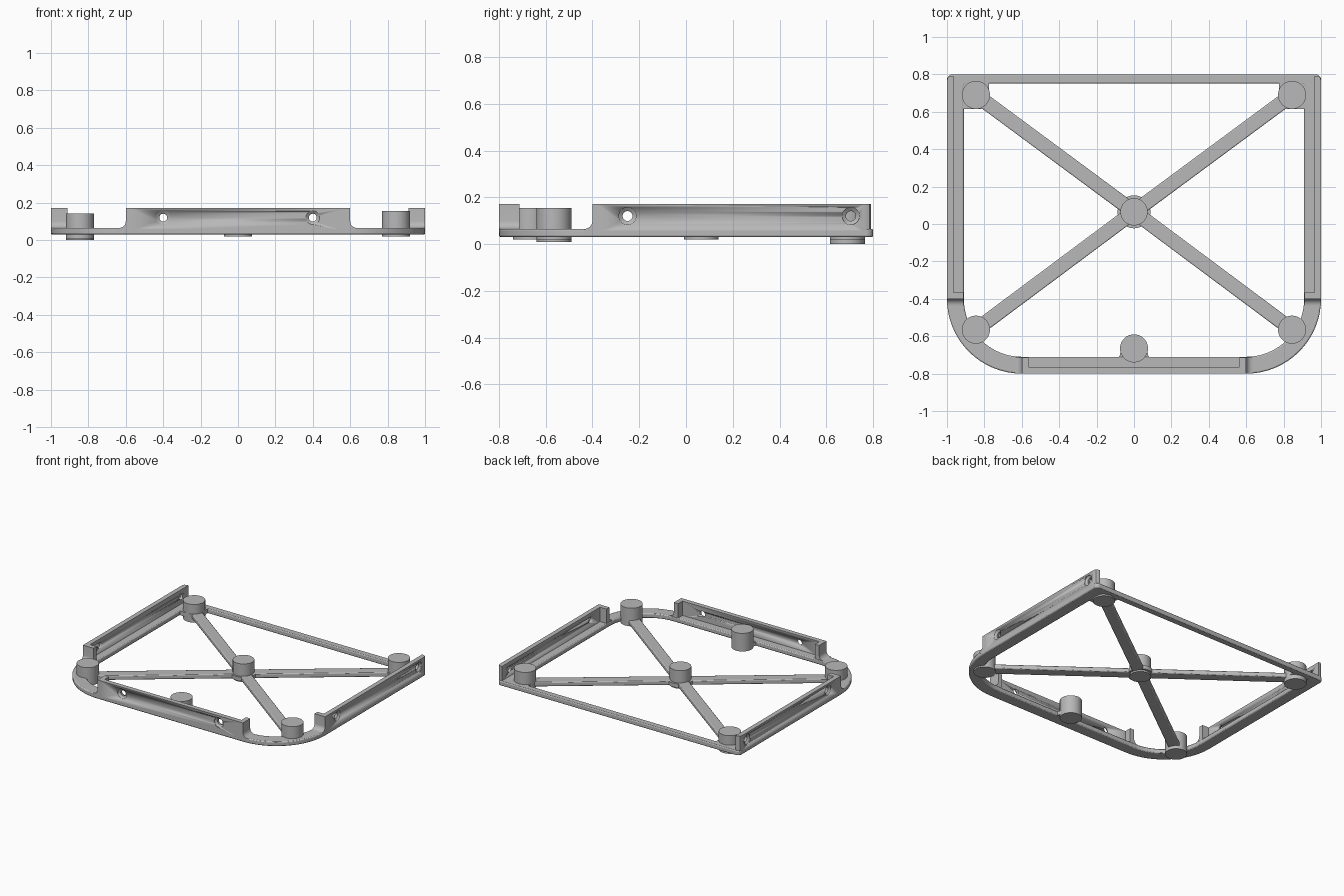
import bpy, bmesh, math

if "Cube" in bpy.data.objects:
    bpy.data.objects.remove(bpy.data.objects["Cube"])

grey = bpy.data.materials.new("plain grey")
grey.diffuse_color = (0.48, 0.48, 0.48, 1)
grey.use_nodes = True
grey.node_tree.nodes["Principled BSDF"].inputs["Base Color"].default_value = grey.diffuse_color


def finish(name, bm, bevel=0.0):
    bmesh.ops.recalc_face_normals(bm, faces=bm.faces)
    me = bpy.data.meshes.new(name)
    bm.to_mesh(me)
    bm.free()
    me.materials.append(grey)
    ob = bpy.data.objects.new(name, me)
    bpy.context.collection.objects.link(ob)
    bpy.ops.object.select_all(action='DESELECT')
    ob.select_set(True)
    bpy.context.view_layer.objects.active = ob
    bpy.ops.object.shade_smooth_by_angle(angle=math.radians(30))
    if bevel:
        m = ob.modifiers.new("soft edges", 'BEVEL')
        m.width, m.segments, m.limit_method = bevel, 2, 'ANGLE'
        m.angle_limit = math.radians(40)
    return ob


def prism(name, pts, lo, hi, place=lambda a, b, c: (a, b, c), bevel=0.0):
    """Extrude a flat outline from lo to hi along its normal."""
    bm = bmesh.new()
    bottom = [bm.verts.new(place(a, b, lo)) for a, b in pts]
    top = [bm.verts.new(place(a, b, hi)) for a, b in pts]
    bm.faces.new(bottom)
    bm.faces.new(top)
    n = len(pts)
    for i in range(n):
        j = (i + 1) % n
        bm.faces.new((bottom[i], bottom[j], top[j], top[i]))
    return finish(name, bm, bevel)


def circle(x, y, r, n=48):
    return [(x + r * math.cos(math.tau * i / n), y + r * math.sin(math.tau * i / n))
            for i in range(n)]


def outline(x, front, back, r_front, r_back, n=16):
    """Rectangle with wide front corners and tight back corners."""
    corners = [(x - r_back, back - r_back, r_back, 0), (-x + r_back, back - r_back, r_back, 90),
               (-x + r_front, front + r_front, r_front, 180),
               (x - r_front, front + r_front, r_front, 270)]
    pts = []
    for cx, cy, r, start in corners:
        for i in range(n + 1):
            a = math.radians(start + 90 * i / n)
            pts.append((cx + r * math.cos(a), cy + r * math.sin(a)))
    return pts


# Base frame ring
bm = bmesh.new()
loops = []
for pts in (outline(1, -0.8, 0.8, 0.4, 0.03), outline(0.91, -0.71, 0.75, 0.31, 0.02)):
    for z in (0.03, 0.065):
        loops.append([bm.verts.new((x, y, z)) for x, y in pts])
ob_, ot, ib, it = loops
for i in range(len(ob_)):
    j = (i + 1) % len(ob_)
    for p, q in ((ob_, ot), (ot, it), (it, ib), (ib, ob_)):
        bm.faces.new((p[i], p[j], q[j], q[i]))
finish("base_frame", bm, 0.007)

# Crossing braces, round bosses and back corner pads
hub = (0, 0.065)
prism("centre_web", circle(*hub, 0.088), 0.033, 0.062)
prism("centre_boss", circle(*hub, 0.073), 0.02, 0.155)
prism("front_middle_boss", circle(0, -0.665, 0.075), 0.02, 0.155)
prism("front_boss_web", [(-0.095, -0.74), (0.095, -0.74), (0.075, -0.7), (0.07, -0.665),
                         (-0.07, -0.665), (-0.075, -0.7)], 0.033, 0.062)
for side, sx in (("left", -1), ("right", 1)):
    for end, y in (("front", -0.565), ("back", 0.69)):
        cx = 0.845 * sx
        bottom = 0.02 if sx > 0 else (0.008 if y < 0 else 0.0)
        prism(f"{end}_{side}_boss", circle(cx, y, 0.075), bottom, bottom + 0.135)
        dx, dy = cx - hub[0], y - hub[1]
        k = 0.039 / math.hypot(dx, dy)
        px, py = -dy * k, dx * k
        prism(f"{end}_{side}_brace",
              [(hub[0] + px, hub[1] + py), (cx + px, y + py),
               (cx - px, y - py), (hub[0] - px, hub[1] - py)], 0.031, 0.064, bevel=0.006)
    prism(f"back_{side}_pad", [(sx * 0.775, 0.615), (sx * 0.95, 0.615),
                               (sx * 0.95, 0.78), (sx * 0.775, 0.78)], 0.032, 0.064)


def screw_cutter(name, place):
    """Through hole with a countersunk mouth; depth 0 is the outer face."""
    profile = [(0.037, -0.02), (0.037, 0.006), (0.021, 0.018), (0.021, 0.06)]
    bm = bmesh.new()
    rings = [[bm.verts.new(place(a, b, d)) for a, b in circle(0, 0, r, 32)] for r, d in profile]
    for p, q in zip(rings, rings[1:]):
        for i in range(32):
            j = (i + 1) % 32
            bm.faces.new((p[i], p[j], q[j], q[i]))
    bm.faces.new(rings[0])
    bm.faces.new(rings[-1])
    cutter = finish(name, bm)
    cutter.hide_render = True
    cutter.display_type = 'WIRE'
    return cutter


def drill(wall, cutter):
    m = wall.modifiers.new("screw hole", 'BOOLEAN')
    m.operation, m.solver, m.object = 'DIFFERENCE', 'EXACT', cutter


def lip_profile(end, d):
    """Wall end with a curved foot; d is the outward direction."""
    r = 0.035
    pts = [(end - d * 0.035, 0.045), (end - d * 0.035, 0.172), (end, 0.172)]
    for i in range(9):
        a = math.radians(90 * i / 8)
        pts.append((end + d * r * (1 - math.cos(a)), 0.1 - r * math.sin(a)))
    return pts + [(end + d * r, 0.05), (end, 0.045)]


# Front wall with end lips and two screw holes
front = prism("front_wall", [(-0.58, -0.8), (0.58, -0.8), (0.58, -0.765), (-0.58, -0.765)],
              0.045, 0.172)
for side, sx in (("left", -1), ("right", 1)):
    prism(f"front_wall_{side}_lip", lip_profile(0.6 * sx, sx), -0.8, -0.713,
          lambda a, b, c: (a, c, b))
    drill(front, screw_cutter(f"front_{side}_hole_cutter",
                              lambda a, b, d, sx=sx: (0.4 * sx + a, -0.8 + d, 0.12 + b)))

# Side walls with front lips and two screw holes each
for side, sx in (("left", -1), ("right", 1)):
    wall = prism(f"{side}_wall", [(sx * x, y) for x, y in
                 ((1, -0.38), (1, 0.77), (0.994, 0.784), (0.98, 0.792), (0.965, 0.792),
                  (0.965, -0.38))], 0.045, 0.172)
    prism(f"{side}_wall_lip", lip_profile(-0.4, -1), 0.912, 1.0,
          lambda a, b, c, sx=sx: (sx * c, a, b))
    for end, y in (("front", -0.25), ("back", 0.705)):
        drill(wall, screw_cutter(f"{side}_{end}_hole_cutter",
                                 lambda a, b, d, sx=sx, y=y: (sx * (1 - d), y + a, 0.12 + b)))
